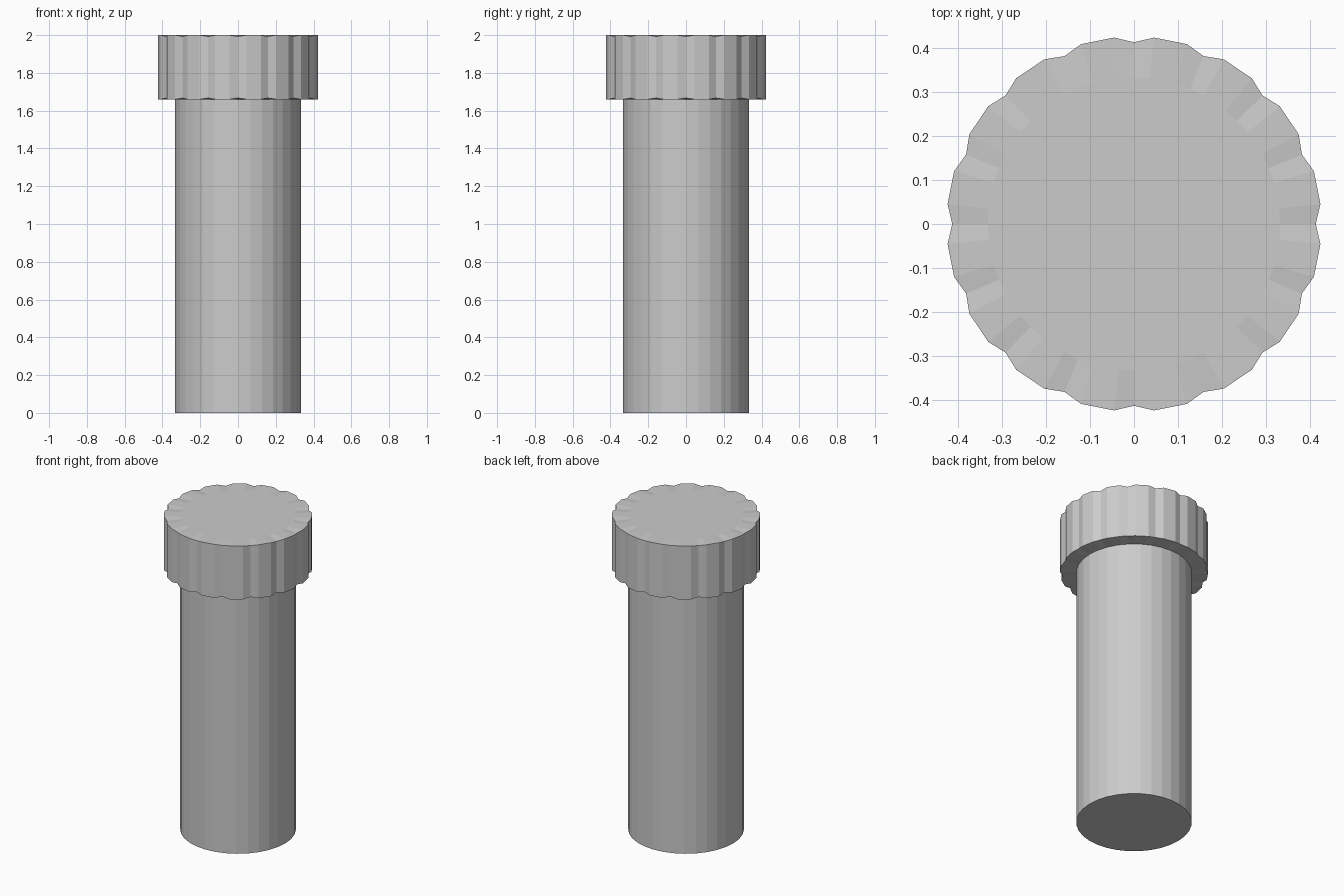
import bpy
import bmesh
from math import sin, cos, radians

cube = bpy.data.objects.get("Cube")
if cube:
    bpy.data.objects.remove(cube, do_unlink=True)

SHAFT_R, LOBE_R, NOTCH_R = 0.333, 0.427, 0.414
CAP_BOTTOM, TOP = 1.66, 2.0
LOBES = 16

grey = bpy.data.materials.new("plain grey")
grey.use_nodes = True
colour = (0.6, 0.6, 0.6, 1)
grey.diffuse_color = colour
grey.node_tree.nodes["Principled BSDF"].inputs["Base Color"].default_value = colour


def finish(name, bm):
    bmesh.ops.recalc_face_normals(bm, faces=bm.faces)
    mesh = bpy.data.meshes.new(name)
    bm.to_mesh(mesh)
    bm.free()
    mesh.materials.append(grey)
    obj = bpy.data.objects.new(name, mesh)
    bpy.context.collection.objects.link(obj)


def ring(bm, points):
    return [bm.verts.new((r * sin(a), r * cos(a), z)) for r, a, z in points]


def bridge(bm, lower, upper):
    n = len(lower)
    for i in range(n):
        j = (i + 1) % n
        bm.faces.new((lower[i], lower[j], upper[j], upper[i]))


# Straight round shaft, ending just inside the cap
bm = bmesh.new()
angles = [radians(360 * i / 32) for i in range(32)]
foot = ring(bm, [(SHAFT_R, a, 0) for a in angles])
head = ring(bm, [(SHAFT_R, a, CAP_BOTTOM + 0.02) for a in angles])
bridge(bm, foot, head)
bm.faces.new(foot)
bm.faces.new(head)
finish("shaft", bm)

# Scalloped cap: each repeat is a notch and two lobe corners
outline = []
for k in range(LOBES):
    start = 360 * k / LOBES
    for offset, radius, dip in ((0, NOTCH_R, 0.007), (6.1, LOBE_R, 0), (16.4, LOBE_R, 0)):
        outline.append((radius, radians(start + offset), dip))

bm = bmesh.new()
loops = [
    ring(bm, [(SHAFT_R, a, CAP_BOTTOM) for r, a, d in outline]),
    ring(bm, [(r, a, CAP_BOTTOM + d) for r, a, d in outline]),
    ring(bm, [(r, a, TOP - d) for r, a, d in outline]),
    ring(bm, [(SHAFT_R, a, TOP) for r, a, d in outline]),
]
for lower, upper in zip(loops, loops[1:]):
    bridge(bm, lower, upper)
bm.faces.new(loops[0])
bm.faces.new(loops[-1])
finish("scalloped_cap", bm)
